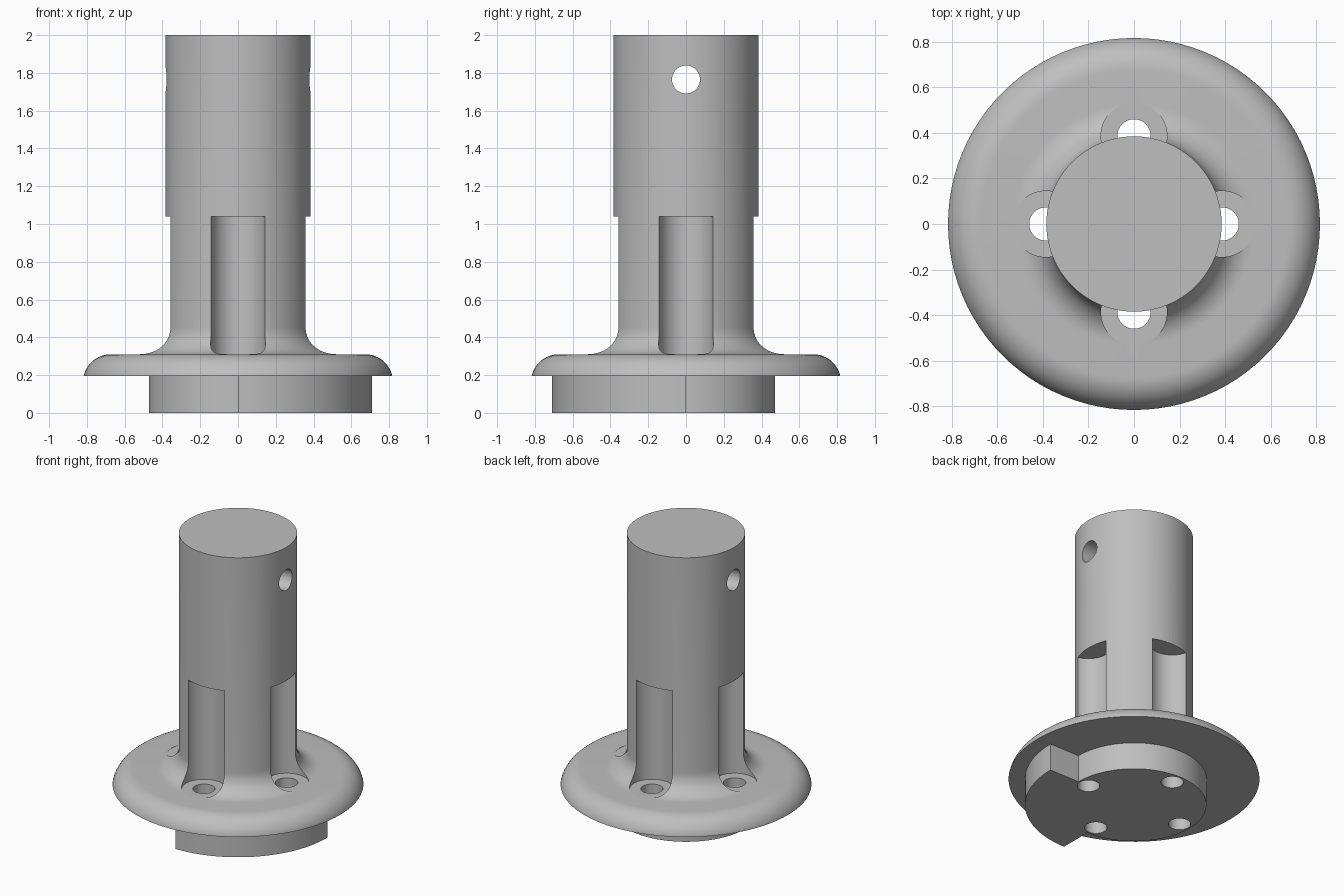
import bpy
import bmesh
from math import sin, cos, pi, radians
from mathutils import Matrix, Vector

default = bpy.data.objects.get("Cube")
if default:
    bpy.data.objects.remove(default, do_unlink=True)

# Single plain material
grey = bpy.data.materials.new("plain_grey")
grey.use_nodes = True
colour = (0.52, 0.52, 0.52, 1)
grey.diffuse_color = colour
grey.node_tree.nodes["Principled BSDF"].inputs["Base Color"].default_value = colour


def finish(bm, name):
    bmesh.ops.remove_doubles(bm, verts=bm.verts, dist=1e-5)
    bmesh.ops.recalc_face_normals(bm, faces=bm.faces)
    mesh = bpy.data.meshes.new(name)
    bm.to_mesh(mesh)
    bm.free()
    obj = bpy.data.objects.new(name, mesh)
    mesh.materials.append(grey)
    bpy.context.collection.objects.link(obj)
    return obj


def arc(cx, cy, r, start, end, steps):
    angles = [radians(start + (end - start) * i / steps) for i in range(steps + 1)]
    return [(cx + r * cos(a), cy + r * sin(a)) for a in angles]


def lathe(name, profile, steps):
    bm = bmesh.new()
    verts = [bm.verts.new((r, 0, z)) for r, z in profile]
    edges = [bm.edges.new(pair) for pair in zip(verts, verts[1:])]
    bmesh.ops.spin(bm, geom=verts + edges, cent=(0, 0, 0), axis=(0, 0, 1),
                   angle=2 * pi, steps=steps)
    return finish(bm, name)


def extrude(name, outline, z0, z1):
    bm = bmesh.new()
    face = bm.faces.new([bm.verts.new((x, y, z0)) for x, y in outline])
    new = bmesh.ops.extrude_face_region(bm, geom=[face])["geom"]
    bmesh.ops.translate(bm, vec=(0, 0, z1 - z0),
                        verts=[v for v in new if isinstance(v, bmesh.types.BMVert)])
    return finish(bm, name)


SHAFT, FLANGE_Z, FILLET = 0.385, 0.31, 0.145
UNDER_Z = 0.195

# Shaft flowing into the round-edged flange
rim = arc(0.675, FLANGE_Z - FILLET, FILLET, 90, 12, 12)
neck = arc(SHAFT + FILLET, FLANGE_Z + FILLET, FILLET, 180, 270, 14)
body = lathe("shaft_and_flange",
             [(0, 2), (SHAFT, 2)] + neck + rim + [(rim[-1][0], UNDER_Z), (0, UNDER_Z)], 96)

# Locating base: round spigot with a larger quarter sector
base = extrude("keyed_base",
               arc(0, 0, 0.71, -90, 0, 24) + arc(0, 0, 0.472, 0, 270, 72), 0, UNDER_Z)

# Stepped cutters: tool clearance slot above, bolt hole below
cutters = []
for i in range(4):
    cut = lathe("bolt_cutter", [(0, 1.04), (0.145, 1.04), (0.145, 0.309),
                                (0.073, 0.309), (0.073, -0.1), (0, -0.1)], 48)
    spot = Matrix.Rotation(i * pi / 2, 4, "Z") @ Vector((0.387, 0, 0))
    cut.data.transform(Matrix.Translation(spot))
    cutters.append(cut)

# Cross pin hole through the top of the shaft
pin = lathe("pin_cutter", [(0, 0.6), (0.074, 0.6), (0.074, -0.6), (0, -0.6)], 48)
pin.data.transform(Matrix.Translation((0, 0, 1.765)) @ Matrix.Rotation(pi / 2, 4, "Y"))

for obj, tools in ((body, cutters + [pin]), (base, cutters)):
    bpy.ops.object.select_all(action="DESELECT")
    obj.select_set(True)
    bpy.context.view_layer.objects.active = obj
    for tool in tools:
        mod = obj.modifiers.new("cut", "BOOLEAN")
        mod.operation = "DIFFERENCE"
        mod.solver = "EXACT"
        mod.object = tool
        bpy.ops.object.modifier_apply(modifier=mod.name)
    bpy.ops.object.shade_smooth_by_angle(angle=radians(30))

for tool in cutters + [pin]:
    bpy.data.objects.remove(tool, do_unlink=True)
